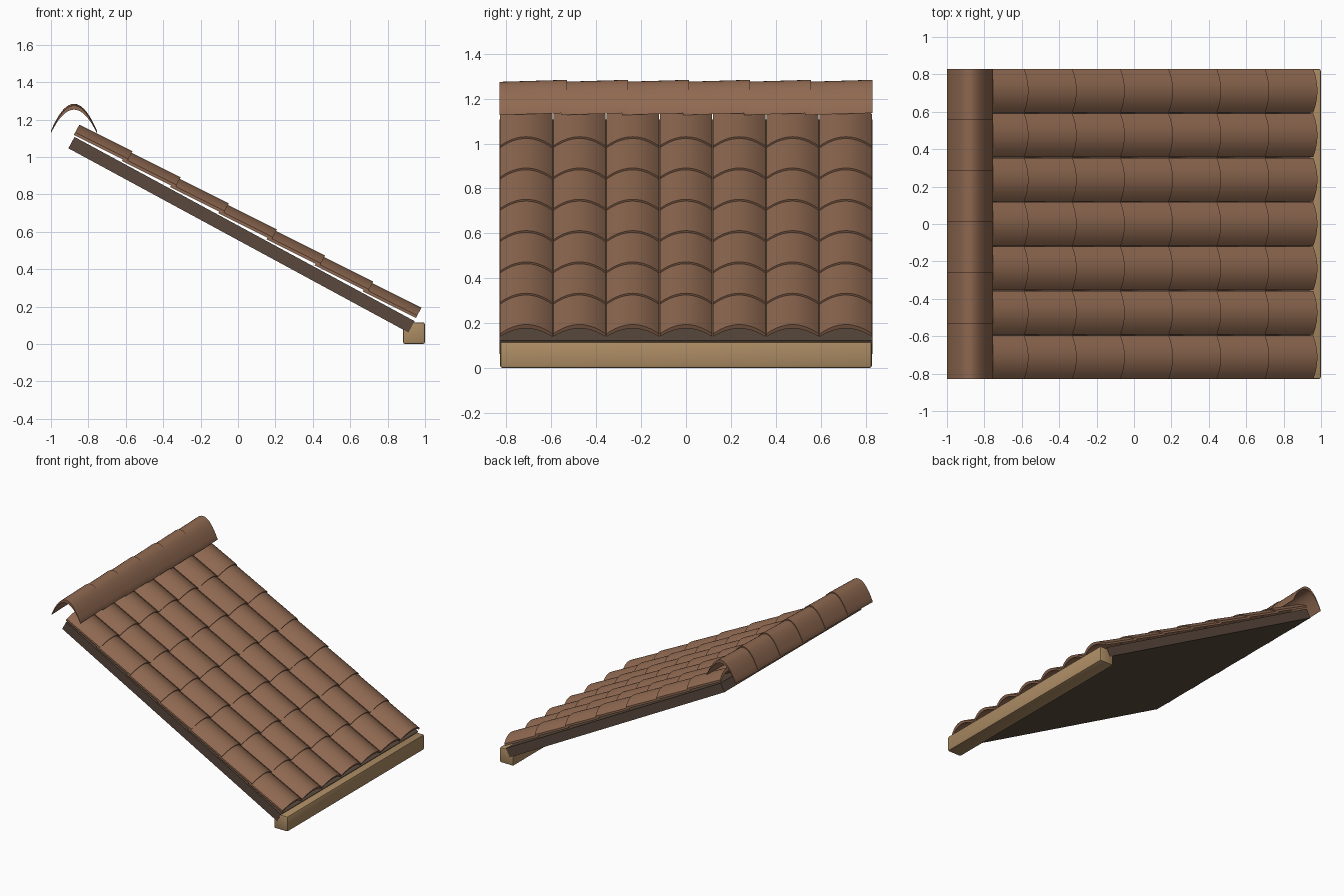
import bpy, bmesh, math
from mathutils import Vector

if "Cube" in bpy.data.objects:
    bpy.data.objects.remove(bpy.data.objects["Cube"])

PITCH = math.atan2(0.1395, 0.2575)          # slope of the roof
DOWN = Vector((math.cos(PITCH), 0, -math.sin(PITCH)))
OUT = Vector((math.sin(PITCH), 0, math.cos(PITCH)))
Y = Vector((0, 1, 0))


def material(name, rgb):
    m = bpy.data.materials.new(name)
    m.diffuse_color = (*rgb, 1)
    m.use_nodes = True
    m.node_tree.nodes["Principled BSDF"].inputs["Base Color"].default_value = m.diffuse_color
    return m


CLAY = material("clay brown", (0.275, 0.141, 0.082))
TIMBER = material("light timber", (0.413, 0.262, 0.127))
BOARD = material("dark board", (0.102, 0.066, 0.046))


def finish(name, bm, mat):
    bmesh.ops.recalc_face_normals(bm, faces=bm.faces[:])
    me = bpy.data.meshes.new(name)
    bm.to_mesh(me)
    bm.free()
    me.materials.append(mat)
    ob = bpy.data.objects.new(name, me)
    bpy.context.collection.objects.link(ob)
    bpy.ops.object.select_all(action='DESELECT')
    ob.select_set(True)
    bpy.context.view_layer.objects.active = ob
    bpy.ops.object.shade_smooth_by_angle(angle=math.radians(35))
    return ob


def sweep(name, profile, start, end, side, up, mat):
    """Closed profile of (side, up) points swept between two places."""
    bm = bmesh.new()
    rings = [[bm.verts.new(p + side * a + up * b) for a, b in profile]
             for p in (start, end)]
    n = len(profile)
    for i in range(n):
        j = (i + 1) % n
        bm.faces.new((rings[0][i], rings[0][j], rings[1][j], rings[1][i]))
    # end caps as strips between the outer and inner curve
    h = n // 2
    for r in rings:
        for i in range(h - 1):
            bm.faces.new((r[i], r[i + 1], r[n - 2 - i], r[n - 1 - i]))
    return finish(name, bm, mat)


def arch(half, rise, edge, thick, steps=14):
    ts = [-1 + 2 * i / steps for i in range(steps + 1)]
    outer = [(half * t, edge + rise * (1 - t * t)) for t in ts]
    inner = [(half * t, (edge + rise - thick) * (1 - t * t)) for t in reversed(ts)]
    return outer + inner


def array(ob, count, offset):
    m = ob.modifiers.new("repeat", 'ARRAY')
    m.count = count
    m.use_relative_offset = False
    m.use_constant_offset = True
    m.constant_offset_displace = offset


# Curved roof tiles, seven courses in seven columns
low = Vector((0.951, -0.7125, 0.139))
high = low - DOWN * 0.317 - OUT * 0.010
tiles = sweep("roof_tiles", arch(0.1165, 0.047, 0.015, 0.02), low, high, Y, OUT, CLAY)
array(tiles, 7, (-0.2575, 0, 0.1395))
array(tiles, 7, (0, 0.2375, 0))

# Ridge caps, each tilted a little to lap over the next
ridge = sweep("ridge_caps", arch(0.123, 0.144, 0.004, 0.022, 18),
              Vector((-0.877, -0.83, 1.127)), Vector((-0.877, -0.53, 1.136)),
              Vector((1, 0, 0)), Vector((0, 0, 1)), CLAY)
array(ridge, 6, (0, 0.272, 0))

# Sloping deck board below the tiles
top = Vector((-0.874, 0, 1.107))
sweep("roof_deck", [(-0.83, 0), (0.83, 0), (0.83, -0.069), (-0.83, -0.069)],
      top, top + DOWN * 2.068, Y, OUT, BOARD)

# Eaves beam with softened edges
bm = bmesh.new()
bmesh.ops.create_cube(bm, size=1)
for v in bm.verts:
    v.co = Vector((0.941 + v.co.x * 0.116, v.co.y * 1.656, 0.058 + v.co.z * 0.116))
bmesh.ops.bevel(bm, geom=bm.edges[:], offset=0.01, segments=2, profile=0.5,
                affect='EDGES')
finish("eaves_beam", bm, TIMBER)
